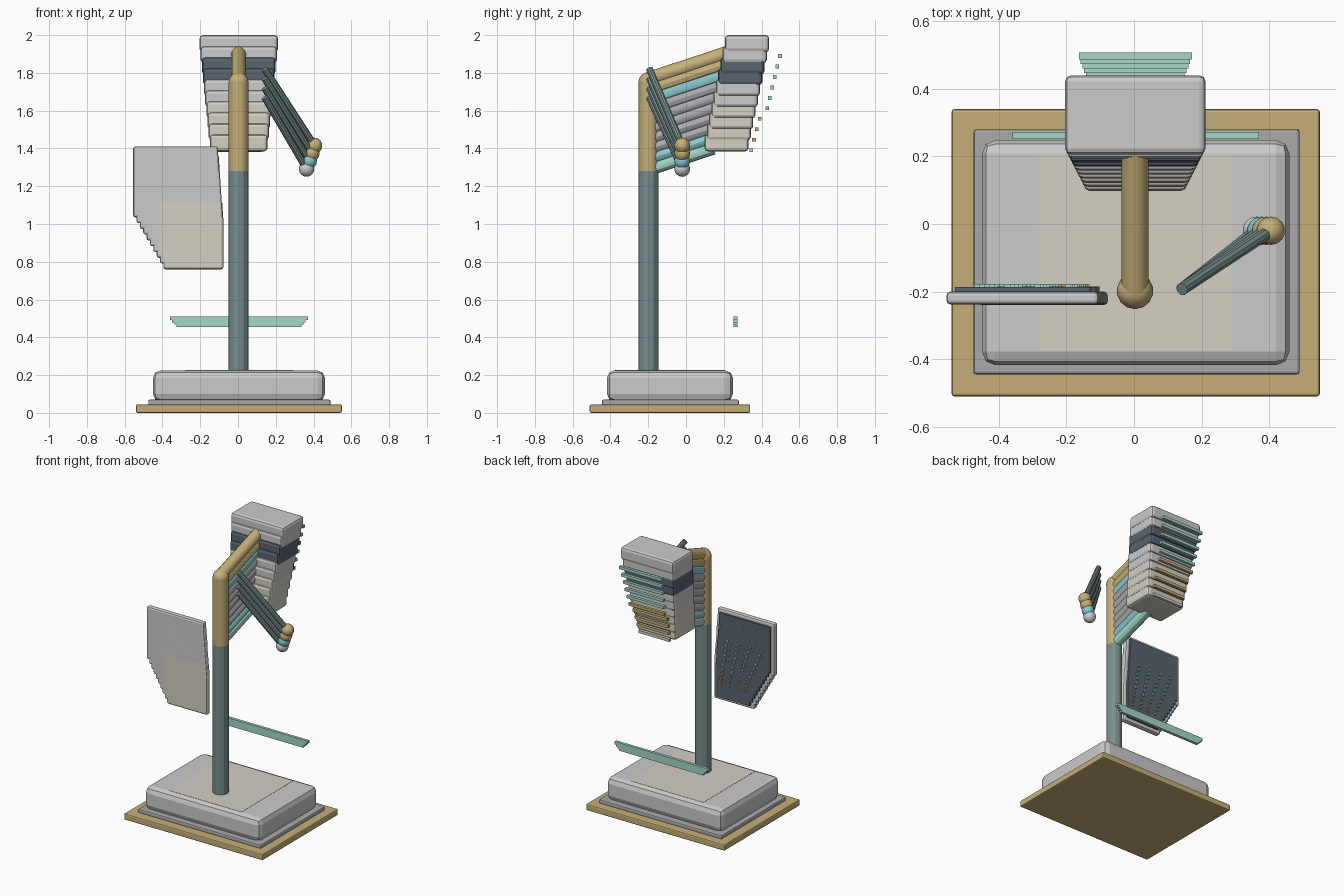
import bpy
from mathutils import Vector

if "Cube" in bpy.data.objects:
    bpy.data.objects.remove(bpy.data.objects["Cube"])


def material(name, r, g, b):
    m = bpy.data.materials.new(name)
    m.diffuse_color = (r, g, b, 1)
    m.use_nodes = True
    m.node_tree.nodes["Principled BSDF"].inputs["Base Color"].default_value = m.diffuse_color
    return m


GOLD = material("gold", 0.56, 0.43, 0.19)
TEAL = material("teal", 0.38, 0.68, 0.58)
CYAN = material("cyan", 0.25, 0.58, 0.62)
DARK = material("dark slate", 0.10, 0.13, 0.16)
STEEL = material("steel green", 0.19, 0.27, 0.27)
BEIGE = material("beige", 0.66, 0.63, 0.55)
LIGHT = material("light grey", 0.62, 0.63, 0.65)
MID = material("mid grey", 0.40, 0.40, 0.42)


def lerp(a, b, t):
    return a + (b - a) * t


def finish(name, mat, smooth=False):
    o = bpy.context.object
    o.name = name
    if mat:
        o.data.materials.append(mat)
    if smooth:
        bpy.ops.object.shade_smooth_by_angle()
    return o


def box(name, x, y, z, mat, bevel=0.0, segments=2):
    """Box from (min, max) pairs, with an optional rounded edge."""
    bpy.ops.mesh.primitive_cube_add(size=1, location=[(a + b) / 2 for a, b in (x, y, z)])
    o = finish(name, mat)
    o.scale = [b - a for a, b in (x, y, z)]
    bpy.ops.object.transform_apply(location=False, rotation=False, scale=True)
    if bevel:
        m = o.modifiers.new("edge", 'BEVEL')
        m.width, m.segments = bevel, segments
    return o


def tube(name, p, q, r, mat, sides=12):
    p, q = Vector(p), Vector(q)
    d = q - p
    bpy.ops.mesh.primitive_cylinder_add(vertices=sides, radius=r, depth=d.length, location=(p + q) / 2,
                                        rotation=d.to_track_quat('Z', 'Y').to_euler())
    return finish(name, mat, True)


def ball(name, p, r, mat):
    bpy.ops.mesh.primitive_uv_sphere_add(segments=14, ring_count=8, radius=r, location=p)
    return finish(name, mat, True)


# Stepped base
box("base_plate", (-.54, .55), (-.51, .34), (0, .045), GOLD, .008)
box("base_step", (-.475, .49), (-.445, .28), (.04, .07), MID, .008)
box("base_body", (-.45, .46), (-.418, .248), (.06, .225), LIGHT, .04)
box("base_inlay", (-.28, .29), (-.375, .205), (.2, .2265), BEIGE)

# Round post
tube("post_lower", (.003, -.198, .2), (.003, -.198, 1.28), .053, STEEL)
tube("post_upper", (.003, -.198, 1.28), (.003, -.198, 1.75), .053, GOLD)

# Fan of layers: head boxes, support arms, rear louvres
N = 10
head_mats = [LIGHT, LIGHT, DARK, DARK, LIGHT, LIGHT, BEIGE, BEIGE, BEIGE, BEIGE]
arm_mats = [GOLD, GOLD, CYAN, MID, MID, MID, MID, MID, CYAN, TEAL]
slat_mats = [TEAL] * 5 + [GOLD] * 4 + [BEIGE]
for i in range(N):
    t = i / (N - 1)
    z = lerp(1.955, 1.43, t)
    y = lerp(.323, .215, t)
    w = lerp(.208, .153, t)
    box(f"head_layer_{i}", (.004 - w, .004 + w), (y - .117, y + .117), (z - .045, z + .045), head_mats[i], .018)

    az = lerp(1.765, 1.29, t)
    end = y - .07
    tube(f"arm_{i}", (.003, -.198, az), (.003, end, az + .33 * (end + .198)), lerp(.04, .036, t), arm_mats[i])

    sy = lerp(.497, .43, i / 5) if i < 6 else lerp(.39, .345, (i - 6) / 3)
    sz = lerp(1.89, 1.39, t)
    sw = lerp(.167, .12, t)
    box(f"rear_louvre_{i}", (.004 - sw, .004 + sw), (sy - .01, sy + .01), (sz - .01, sz + .01), slat_mats[i])
ball("arm_joint", (.003, -.198, 1.75), .054, GOLD)

# Side levers with knobs
knob_mats = [GOLD, GOLD, CYAN, LIGHT]
for i in range(4):
    t = i / 3
    knob = (lerp(.405, .363, t), -.02, lerp(1.415, 1.292, t))
    tube(f"lever_{i}", (.142, -.193, lerp(1.82, 1.67, t)), knob, .019, STEEL, 10)
    ball(f"lever_knob_{i}", knob, .042, knob_mats[i])

# Side panel: stacked plates with a dark rear screen and small studs
for i in range(N):
    t = i / (N - 1)
    x0, x1 = lerp(-.555, -.395, t), lerp(-.105, -.077, t)
    z0, z1 = lerp(1.035, .76, t), lerp(1.41, 1.04, t)
    e = i * .0002
    box(f"panel_plate_{i}", (x0, x1), (-.238 - e, -.2), (z0, z1), BEIGE if i > 6 else LIGHT, .012)
    m = .025
    box(f"panel_screen_{i}", (x0 + m, x1 - m), (-.205, -.187 + e), (z0 + m, z1 - m), DARK)
    for k in range(4):
        x = lerp(x0, x1, .2 + .2 * k)
        z = lerp(z0, z1, .45)
        box(f"panel_stud_{i}_{k}", (x - .009, x + .009), (-.19, -.178), (z - .007, z + .007),
            GOLD if i > 6 else TEAL)

# Rear rail made of stepped strips
for i in range(4):
    w = lerp(.365, .33, i / 3)
    z = lerp(.501, .465, i / 3)
    box(f"rear_rail_{i}", (.005 - w, .005 + w), (.252, .272), (z - .01, z + .01), TEAL)
